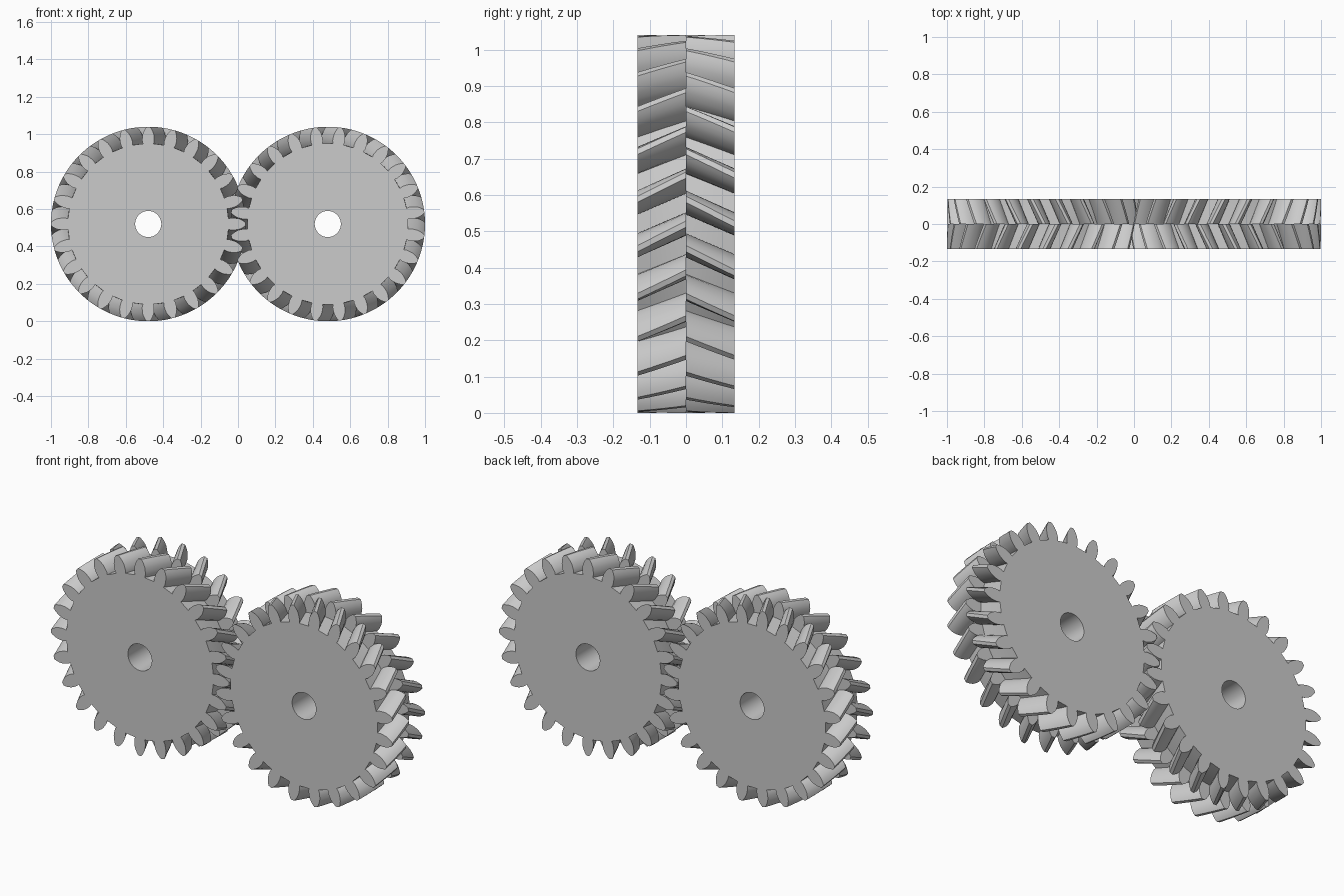
import bpy, bmesh
from math import radians, sin, cos

if "Cube" in bpy.data.objects:
    bpy.data.objects.remove(bpy.data.objects["Cube"])

TEETH = 24
STEP = 360 / TEETH
OUTER, BORE = 0.52, 0.07
CENTRE_X = 0.48            # pitch radius, so the two gears mesh at x = 0
HALF_WIDTH = 0.134
TWIST = STEP / 2           # each half twists by half a tooth
SLICES = 4                 # slices per half

# half tooth: radius, half angle in degrees, root to tip
FLANK = [(0.43, STEP / 4), (0.445, 4.15), (0.462, 3.95), (0.48, 3.55),
         (0.495, 2.85), (0.51, 1.85), (OUTER, 0.95)]
TOOTH = [(r, -a) for r, a in FLANK] + [(r, a) for r, a in reversed(FLANK)]
N = len(TOOTH)


def herringbone_gear(name, x, phase, hand):
    bm = bmesh.new()

    def point(r, degrees, y):
        a = radians(degrees)
        return bm.verts.new((r * cos(a), y, r * sin(a)))

    def bridge(a, b):
        for i in range(len(a)):
            j = (i + 1) % len(a)
            bm.faces.new((a[i], a[j], b[j], b[i]))

    def tooth_ends(ring):
        for t in range(TEETH):
            bm.faces.new(ring[t * N:(t + 1) * N])

    def toothed_half(y0, turn0, y1, turn1):
        rings = []
        for s in range(SLICES + 1):
            f = s / SLICES
            turn = phase + hand * (turn0 + (turn1 - turn0) * f)
            rings.append([point(r, turn + t * STEP + a, y0 + (y1 - y0) * f)
                          for t in range(TEETH) for r, a in TOOTH])
        for a, b in zip(rings, rings[1:]):
            bridge(a, b)
        tooth_ends(rings[0])
        tooth_ends(rings[-1])
        return rings[0]

    # opposed helical halves, the back one staggered by half a tooth
    halves = [(-HALF_WIDTH, 0, TWIST), (HALF_WIDTH, TWIST, 2 * TWIST)]
    holes = []
    for y, turn, mid_turn in halves:
        outline = toothed_half(y, turn, 0, mid_turn)
        # flat end face around the bore
        roots = [v for t in range(TEETH)
                 for v in (outline[t * N], outline[(t + 1) * N - 1])]
        hole = [point(BORE, phase + hand * turn + (i - 0.5) * STEP / 2, y)
                for i in range(2 * TEETH)]
        bridge(roots, hole)
        holes.append(hole)
    # bore wall, allowing for the half-tooth stagger of the back face
    shift = hand * round(TWIST / (STEP / 2))
    back = [holes[1][(i - shift) % (2 * TEETH)] for i in range(2 * TEETH)]
    bridge(holes[0], back)

    # the halves share their root points on the middle plane
    bmesh.ops.remove_doubles(bm, verts=bm.verts, dist=1e-5)
    bmesh.ops.recalc_face_normals(bm, faces=bm.faces)
    mesh = bpy.data.meshes.new(name)
    bm.to_mesh(mesh)
    bm.free()
    gear = bpy.data.objects.new(name, mesh)
    gear.location = (x, 0, OUTER)
    bpy.context.collection.objects.link(gear)
    bpy.ops.object.select_all(action='DESELECT')
    gear.select_set(True)
    bpy.context.view_layer.objects.active = gear
    bpy.ops.object.shade_smooth_by_angle(angle=radians(25))


# meshing pair of opposite hands, half a tooth out of phase
herringbone_gear("left_gear", -CENTRE_X, 0, -1)
herringbone_gear("right_gear", CENTRE_X, STEP / 2, 1)
